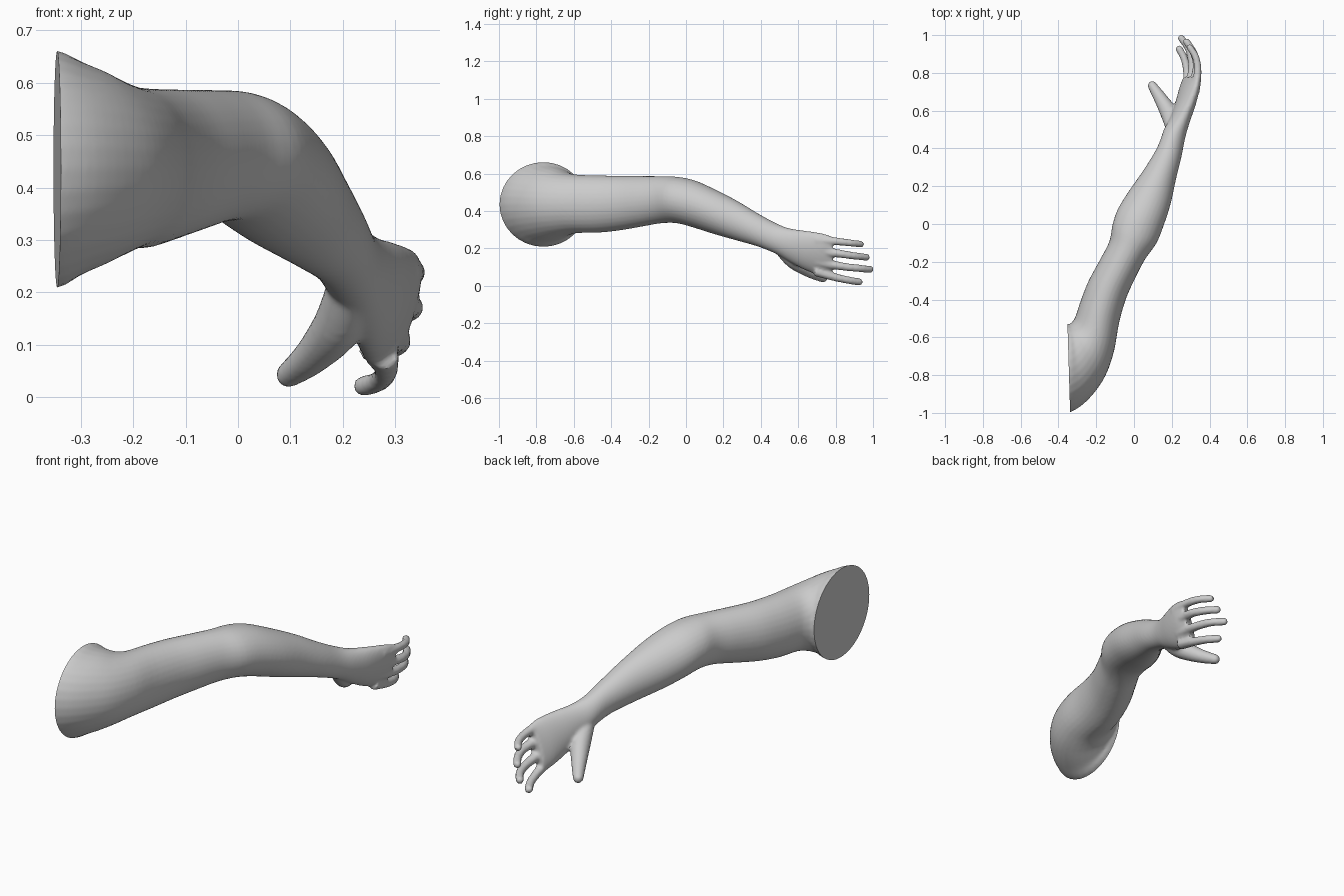
import bpy, bmesh, math
from mathutils import Vector

if "Cube" in bpy.data.objects:
    bpy.data.objects.remove(bpy.data.objects["Cube"])


def spline(keys, steps):
    """Catmull-Rom interpolation through tuples of numbers."""
    out = []
    for i in range(len(keys) - 1):
        p = [keys[max(0, min(len(keys) - 1, i + k))] for k in (-1, 0, 1, 2)]
        for s in range(steps):
            t = s / steps
            out.append([0.5 * (2 * b + (c - a) * t + (2 * a - 5 * b + 4 * c - d) * t * t
                               + (3 * b - a - 3 * c + d) * t ** 3) for a, b, c, d in zip(*p)])
    return out + [list(keys[-1])]


def loft(bm, rings, sides=32):
    """Skin a list of (centre, u, v) ellipses and cap both ends."""
    loops = []
    for c, u, v in rings:
        loops.append([bm.verts.new(c + u * math.cos(a) + v * math.sin(a))
                      for a in (2 * math.pi * k / sides for k in range(sides))])
    for p, q in zip(loops, loops[1:]):
        for k in range(sides):
            n = (k + 1) % sides
            bm.faces.new((p[k], p[n], q[n], q[k]))
    bm.faces.new(loops[0][::-1])
    bm.faces.new(loops[-1])


def digit(bm, keys):
    """Round-ended tube through (x, y, z, radius) points."""
    pts = spline(keys, 5)
    rings = []
    for i, p in enumerate(pts):
        d = Vector(pts[min(i + 1, len(pts) - 1)][:3]) - Vector(pts[max(i - 1, 0)][:3])
        u = d.cross(Vector((0, 0, 1))).normalized()
        rings.append((Vector(p[:3]), u * p[3], u.cross(d).normalized() * p[3]))
    loft(bm, rings, 16)
    tip = bmesh.ops.create_icosphere(bm, subdivisions=3, radius=pts[-1][3])["verts"]
    bmesh.ops.translate(bm, verts=tip, vec=pts[-1][:3])


# Arm sections: inner x, y, outer x, y, low z, high z, lean of the section in x
sections = [
    (-.40, -.53, -.41, -1.01, .20, .67, 0),
    (-.335, -.53, -.345, -1.0, .21, .66, 0),
    (-.335, -.53, -.27, -.955, .232, .642, 0),
    (-.333, -.525, -.20, -.88, .25, .625, 0),
    (-.325, -.515, -.145, -.79, .268, .606, 0),
    (-.31, -.49, -.105, -.67, .282, .594, 0),
    (-.28, -.40, -.078, -.52, .285, .59, 0),
    (-.24, -.30, -.04, -.39, .298, .588, 0),
    (-.175, -.18, .01, -.28, .318, .587, 0),
    (-.13, -.09, .06, -.185, .334, .586, 0),
    (-.113, 0, .12, -.10, .335, .583, 0),
    (-.085, .08, .16, 0, .312, .565, 0),
    (-.03, .17, .195, .11, .28, .522, 0),
    (.06, .30, .223, .24, .243, .455, 0),
    (.125, .41, .25, .35, .212, .388, 0),
    (.158, .50, .272, .46, .172, .335, 0),
    (.19, .56, .295, .54, .13, .308, .1),
    (.222, .64, .322, .63, .085, .295, .2),
    (.25, .72, .338, .72, .055, .282, .28),
    (.275, .775, .335, .785, .048, .265, .3),
]
rings = []
for ax, ay, bx, by, lo, hi, lean in spline(sections, 4):
    h = (hi - lo) / 2
    rings.append((Vector(((ax + bx) / 2, (ay + by) / 2, (lo + hi) / 2)),
                  Vector(((bx - ax) / 2, (by - ay) / 2, 0)), Vector((lean * h, 0, h))))

bm = bmesh.new()
loft(bm, rings)

# Four curled fingers and the thumb
digits = [
    [(.32, .70, .243, .028), (.337, .80, .238, .021), (.328, .88, .229, .019), (.295, .935, .223, .018)],
    [(.305, .70, .19, .03), (.332, .82, .172, .022), (.318, .90, .16, .02), (.278, .965, .153, .019)],
    [(.29, .70, .13, .03), (.308, .82, .106, .022), (.292, .92, .094, .02), (.25, .984, .088, .019)],
    [(.28, .69, .08, .028), (.282, .79, .048, .022), (.268, .87, .03, .02), (.24, .925, .021, .02)],
    [(.21, .50, .215, .04), (.192, .575, .14, .048), (.143, .66, .08, .036), (.097, .732, .043, .025)],
]
for d in digits:
    digit(bm, d)

mesh = bpy.data.meshes.new("arm")
bm.to_mesh(mesh)
bm.free()
arm = bpy.data.objects.new("arm", mesh)
bpy.context.collection.objects.link(arm)

# Fuse everything into one skin and soften the joins
rm = arm.modifiers.new("fuse", "REMESH")
rm.mode = "VOXEL"
rm.voxel_size = 0.008
sm = arm.modifiers.new("soften", "SMOOTH")
sm.factor = 0.5
sm.iterations = 4
skin = bpy.data.meshes.new_from_object(arm.evaluated_get(bpy.context.evaluated_depsgraph_get()))
arm.modifiers.clear()
arm.data = skin

# Flat cut at the shoulder
bm = bmesh.new()
bm.from_mesh(skin)
cut = bmesh.ops.bisect_plane(bm, geom=bm.verts[:] + bm.edges[:] + bm.faces[:], plane_co=(-.345, -.77, .43),
                             plane_no=(-1, -.03, 0), clear_outer=True)
bmesh.ops.contextual_create(bm, geom=[e for e in cut["geom_cut"] if isinstance(e, bmesh.types.BMEdge)])
bmesh.ops.recalc_face_normals(bm, faces=bm.faces[:])
bm.to_mesh(skin)
bm.free()

bpy.context.view_layer.objects.active = arm
arm.select_set(True)
bpy.ops.object.shade_smooth_by_angle(angle=math.radians(40))
